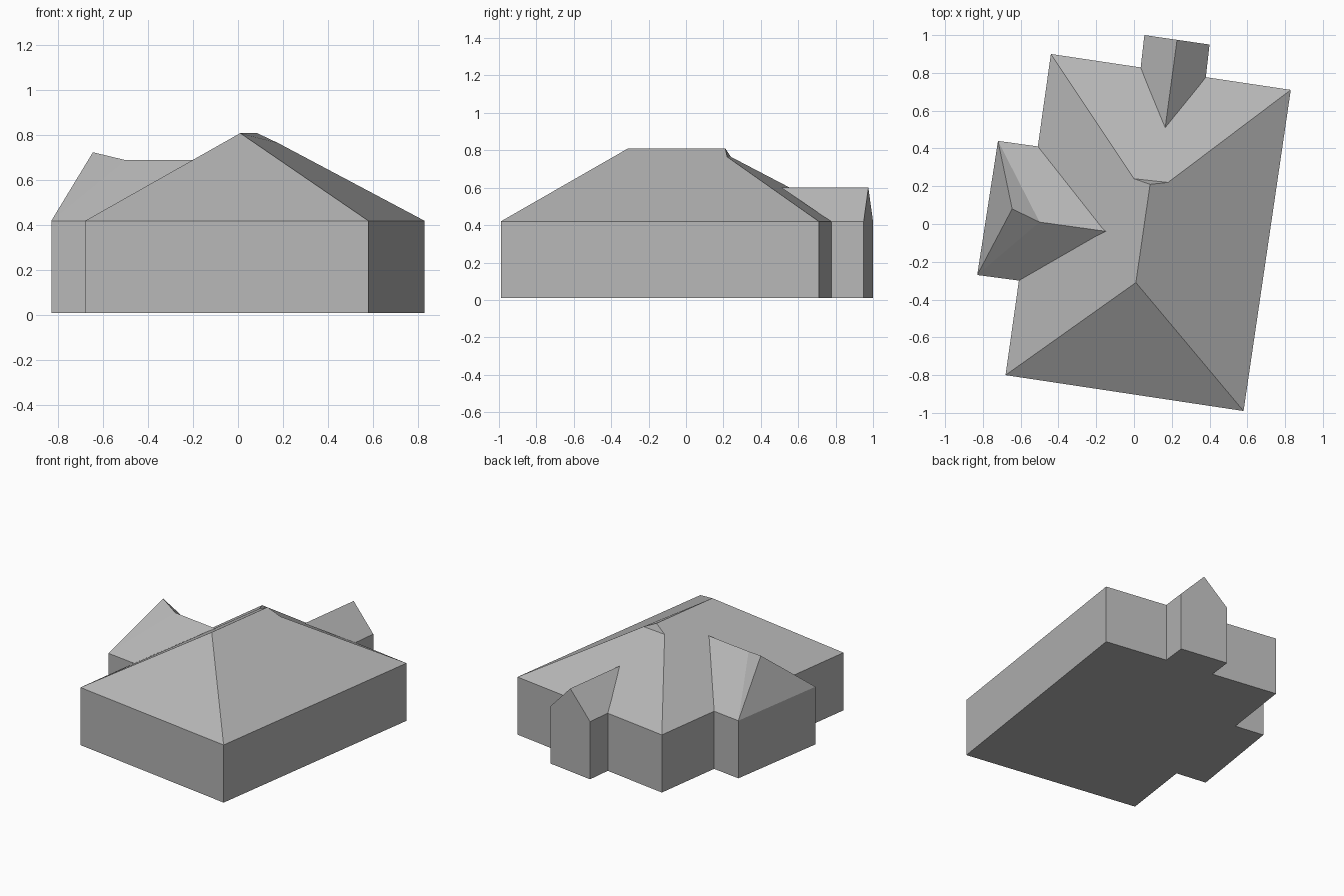
import bpy, bmesh

cube = bpy.data.objects.get("Cube")
if cube:
    bpy.data.objects.remove(cube, do_unlink=True)

BASE, EAVE, RIDGE = 0.01, 0.42, 0.81

grey = bpy.data.materials.new("plain grey")
grey.use_nodes = True
colour = (0.47, 0.47, 0.47, 1)
grey.diffuse_color = colour
grey.node_tree.nodes["Principled BSDF"].inputs["Base Color"].default_value = colour


def building(name, plan, peaks, roof, open_side=None, gable=()):
    """Walls around a plan; roof faces index the eave corners, then the peaks."""
    bm = bmesh.new()
    low = [bm.verts.new((x, y, BASE)) for x, y in plan]
    top = [bm.verts.new((x, y, EAVE)) for x, y in plan]
    points = top + [bm.verts.new(p) for p in peaks]
    n = len(plan)
    bm.faces.new(low[::-1])
    for i in range(n):
        if i != open_side:
            j = (i + 1) % n
            bm.faces.new((low[i], low[j], top[j], top[i]))
    for face in list(roof) + list(gable):
        bm.faces.new([points[i] for i in face])
    bmesh.ops.recalc_face_normals(bm, faces=bm.faces)
    mesh = bpy.data.meshes.new(name)
    bm.to_mesh(mesh)
    bm.free()
    mesh.materials.append(grey)
    obj = bpy.data.objects.new(name, mesh)
    bpy.context.scene.collection.objects.link(obj)
    return obj


# Main block: hipped roof, with a short steep break at the rear ridge end
building(
    "main_house",
    [(-0.68, -0.80), (0.58, -0.99), (0.83, 0.71), (-0.44, 0.90)],
    [(0.01, -0.31, RIDGE), (0.085, 0.21, RIDGE), (0.18, 0.22, 0.765), (0.0, 0.24, 0.765)],
    [(0, 1, 4), (1, 2, 6, 5, 4), (2, 3, 7, 6), (6, 7, 5), (3, 0, 4, 5, 7)],
)

# Rear wing: small gable running into the rear hip
building(
    "rear_wing",
    [(0.38, 0.775), (0.40, 0.95), (0.055, 1.0), (0.035, 0.825)],
    [(0.228, 0.975, 0.60), (0.165, 0.51, 0.60)],
    [(0, 1, 4, 5), (2, 3, 5, 4)],
    open_side=3,
    gable=[(1, 2, 4)],
)

# Side wing: steep hipped end with a slightly raised tip
building(
    "side_wing",
    [(-0.505, 0.41), (-0.72, 0.44), (-0.83, -0.27), (-0.605, -0.30)],
    [(-0.645, 0.08, 0.725), (-0.50, 0.01, 0.69), (-0.14, -0.04, 0.69)],
    [(0, 1, 5), (1, 4, 5), (0, 5, 6), (1, 2, 4), (2, 5, 4), (2, 3, 5), (3, 6, 5)],
    open_side=3,
)
